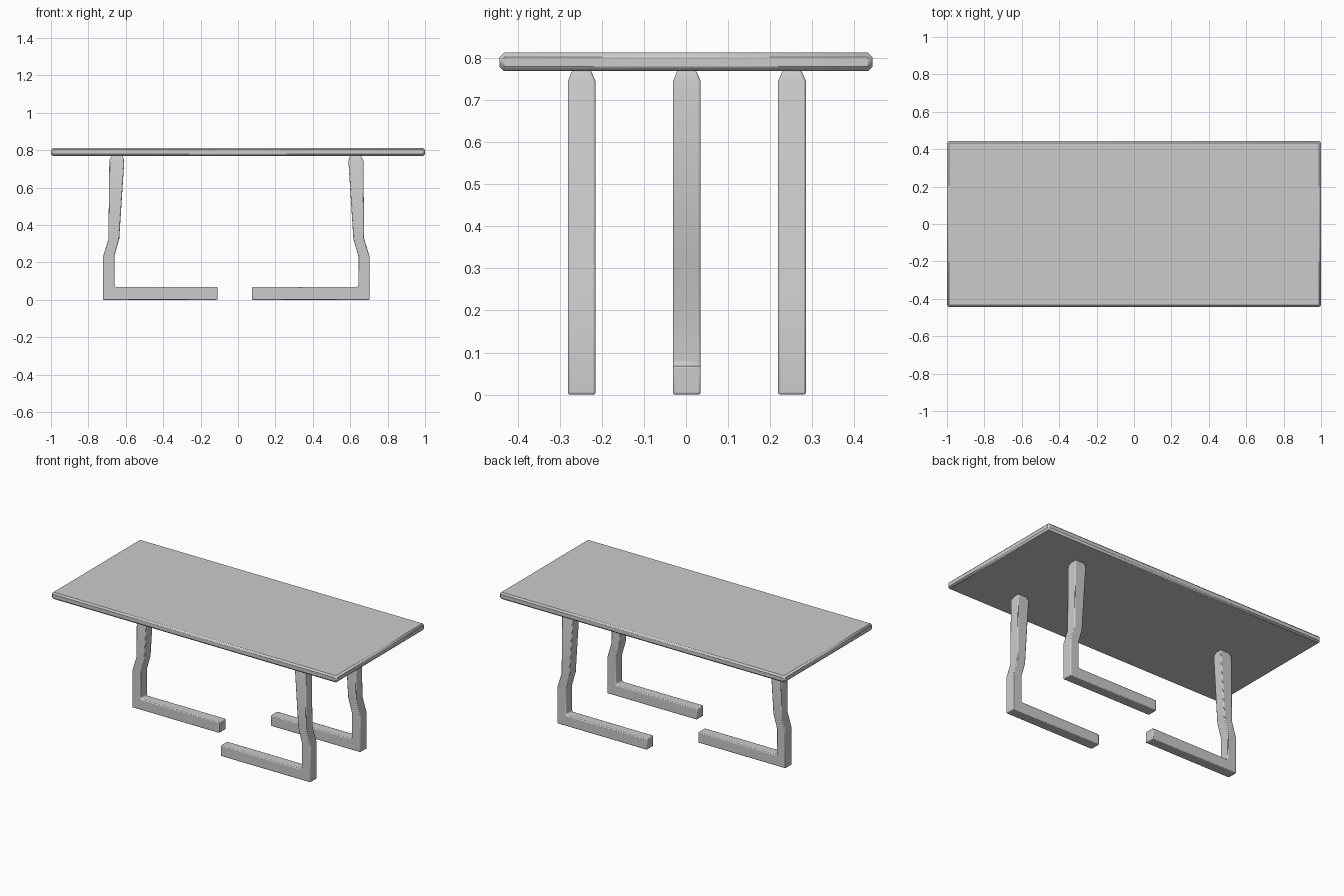
import bpy
import bmesh
import math

cube = bpy.data.objects.get("Cube")
if cube:
    bpy.data.objects.remove(cube, do_unlink=True)

grey = bpy.data.materials.new("light_grey")
grey.use_nodes = True
grey.diffuse_color = (0.6, 0.6, 0.6, 1)
grey.node_tree.nodes["Principled BSDF"].inputs["Base Color"].default_value = (0.6, 0.6, 0.6, 1)


def finish(name, bm, bevel, segments, angle):
    """Turn a bmesh into a bevelled, coloured object."""
    bmesh.ops.recalc_face_normals(bm, faces=bm.faces)
    mesh = bpy.data.meshes.new(name)
    bm.to_mesh(mesh)
    bm.free()
    mesh.materials.append(grey)
    obj = bpy.data.objects.new(name, mesh)
    bpy.context.collection.objects.link(obj)
    mod = obj.modifiers.new("soft_edges", "BEVEL")
    mod.width = bevel
    mod.segments = segments
    mod.limit_method = "ANGLE"
    mod.angle_limit = math.radians(30)
    bpy.ops.object.select_all(action="DESELECT")
    obj.select_set(True)
    bpy.context.view_layer.objects.active = obj
    bpy.ops.object.shade_smooth_by_angle(angle=math.radians(angle))


def tabletop():
    bm = bmesh.new()
    bmesh.ops.create_cube(bm, size=1)
    for v in bm.verts:
        v.co = (v.co.x * 2, v.co.y * 0.886, 0.791 + v.co.z * 0.043)
    finish("tabletop", bm, 0.01, 1, 30)


# Side outline of a leg and its foot; x is measured inward from the outer face
def leg(name, side, outer, foot, y):
    outline = [(0, 0), (0, 0.23), (0.029, 0.325), (0.034, 0.745), (0.046, 0.771),
               (0.105, 0.771), (0.114, 0.745), (0.087, 0.325), (0.061, 0.235),
               (0.061, 0.075), (0.068, 0.068), (foot, 0.068), (foot, 0)]
    bm = bmesh.new()
    rows = []
    for edge in (-1, 1):
        row = []
        for inward, z in outline:
            half = 0.022 if z > 0.76 else 0.033
            row.append(bm.verts.new((side * (outer - inward), y + edge * half, z)))
        rows.append(row)
    # One cap on each side, built from quads down the post and along the foot
    for row in rows:
        for i, j in ((3, 6), (2, 7), (1, 8)):
            bm.faces.new((row[i], row[i + 1], row[j - 1 + 1 - 1], row[j])
                         if i + 1 != j - 1 or i == 3 else (row[i], row[i + 1], row[j]))
        bm.faces.new((row[0], row[1], row[8], row[9], row[10], row[11], row[12]))
    for i in range(len(outline)):
        k = (i + 1) % len(outline)
        bm.faces.new((rows[0][i], rows[0][k], rows[1][k], rows[1][i]))
    finish(name, bm, 0.006, 2, 40)


tabletop()
leg("right_leg", -1, 0.722, 0.612, 0.002)
leg("left_front_leg", 1, 0.704, 0.629, -0.248)
leg("left_back_leg", 1, 0.704, 0.629, 0.252)
